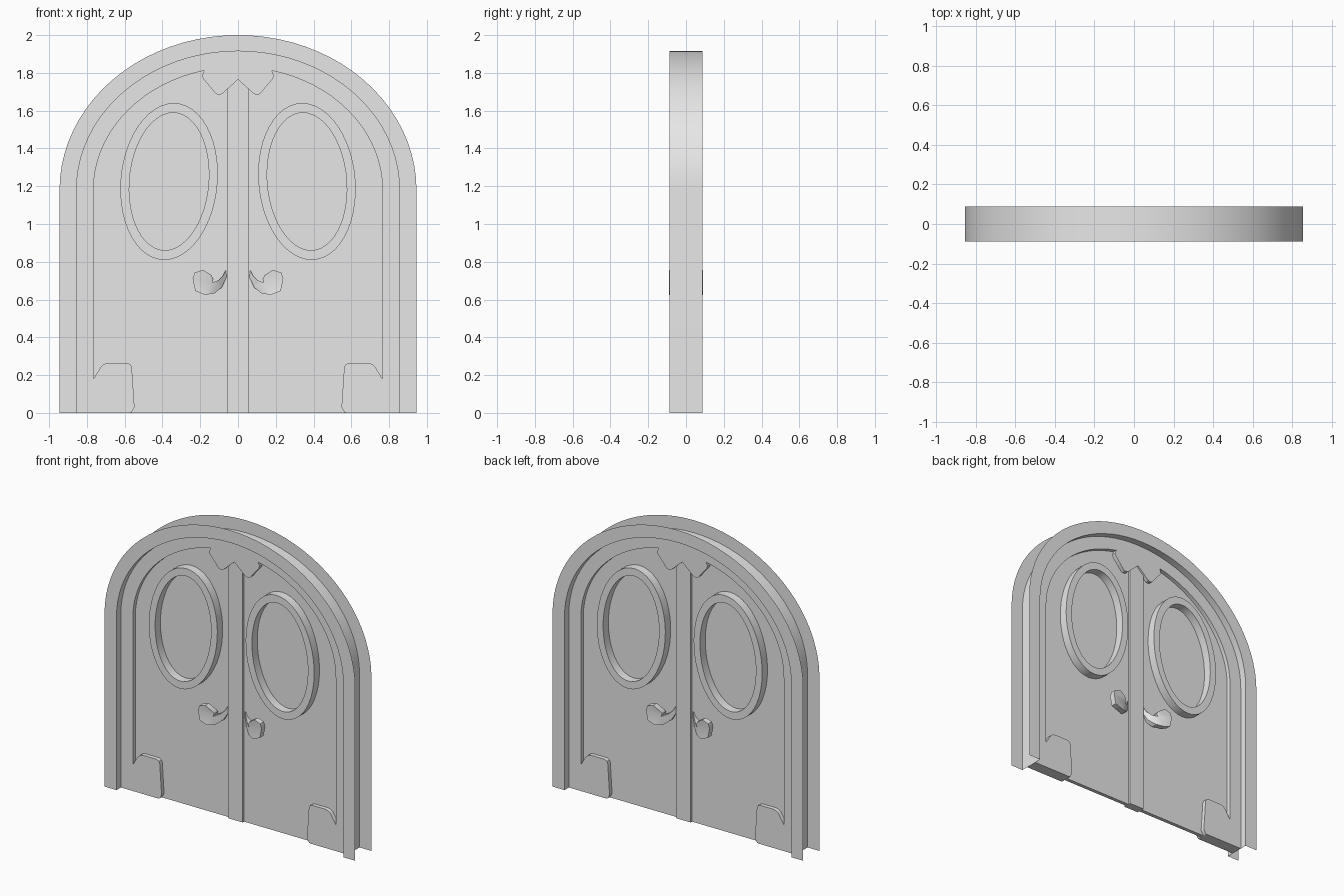
import bpy, bmesh, math

cube = bpy.data.objects.get("Cube")
if cube:
    bpy.data.objects.remove(cube, do_unlink=True)

# One plain material
GREY = (0.8, 0.8, 0.8, 1.0)
mat = bpy.data.materials.new("plain_grey")
mat.use_nodes = True
mat.diffuse_color = GREY
mat.node_tree.nodes["Principled BSDF"].inputs["Base Color"].default_value = GREY

SPRING = 1.18      # height where the arch begins
HALF_DEPTH = 0.0875
TRIM_Y = 0.04      # half depth of the trim pieces
PANEL_Y = 0.0125   # half depth of the door leaf


def skin(name, loops, cyclic=True, wrap=False, caps=False, ends=False, mirror=None):
    """Quads between successive loops, with optional flat caps and a mirror."""
    bm = bmesh.new()
    rows = [[bm.verts.new(p) for p in loop] for loop in loops]
    n = len(rows[0])
    pairs = list(zip(rows, rows[1:])) + ([(rows[-1], rows[0])] if wrap else [])
    for a, b in pairs:
        for i in range(n if cyclic else n - 1):
            j = (i + 1) % n
            bm.faces.new((a[i], a[j], b[j], b[i]))
    if caps:
        bm.faces.new(rows[0])
        bm.faces.new(rows[-1][::-1])
    if ends:
        bm.faces.new([r[0] for r in rows])
        bm.faces.new([r[-1] for r in rows][::-1])
    bmesh.ops.recalc_face_normals(bm, faces=bm.faces)
    bmesh.ops.triangulate(bm, faces=[f for f in bm.faces if len(f.verts) > 4])
    mesh = bpy.data.meshes.new(name)
    bm.to_mesh(mesh)
    bm.free()
    mesh.materials.append(mat)
    ob = bpy.data.objects.new(name, mesh)
    bpy.context.collection.objects.link(ob)
    if mirror:
        mod = ob.modifiers.new("Mirror", "MIRROR")
        mod.use_axis = mirror
        mod.use_mirror_merge = False
    bpy.ops.object.select_all(action="DESELECT")
    ob.select_set(True)
    bpy.context.view_layer.objects.active = ob
    bpy.ops.object.shade_smooth_by_angle(angle=math.radians(30))
    return ob


def at(points, y):
    return [(x, y, z) for x, z in points]


def prism(name, points, y, mirror=None):
    return skin(name, [at(points, -y), at(points, y)], caps=True, mirror=mirror)


def arch(half_width, steps=40):
    """Door outline: straight jambs under a half ellipse."""
    rise = half_width - 0.125 + 0.02 * (0.945 - half_width) / 0.18 * 0.5
    pts = [(-half_width, 0)]
    for i in range(steps + 1):
        t = math.pi * (1 - i / steps)
        pts.append((half_width * math.cos(t), SPRING + rise * math.sin(t)))
    return pts + [(half_width, 0)]


def oval(half_w, half_h, steps=48):
    """Slightly leaning ellipse for the window frames."""
    pts = []
    for i in range(steps):
        t = 2 * math.pi * i / steps
        dz = half_h * math.sin(t)
        pts.append((0.365 + half_w * math.cos(t) - 0.06 * dz, 1.225 + dz))
    return pts


outer, middle, inner = arch(0.945), arch(0.855), arch(0.765)

# Outer channel: thin front and back lips joined by a wall
skin("outer_channel", [at(outer, -HALF_DEPTH), at(middle, -HALF_DEPTH),
                       at(middle, HALF_DEPTH), at(outer, HALF_DEPTH)], cyclic=False)

# Stepped inner frame
skin("inner_frame", [at(inner, -TRIM_Y), at(middle, -TRIM_Y),
                     at(middle, TRIM_Y), at(inner, TRIM_Y)],
     cyclic=False, wrap=True, ends=True)

# Door leaf
prism("door_panel", inner, PANEL_Y)

# Centre post, tucked under the crest
prism("centre_post", [(-0.055, 0), (0.055, 0), (0.055, 1.72), (0, 1.78), (-0.055, 1.72)], 0.028)

# Crest hanging from the top of the arch
side = [(0.176, 1.823), (0.19, 1.785), (0.185, 1.77), (0.118, 1.69), (0.105, 1.684),
        (0.085, 1.688)]
curve = [p for p in inner if abs(p[0]) < 0.17]
prism("top_crest", [(-x, z) for x, z in side[::-1]] + curve + side + [(0, 1.765)], TRIM_Y)

# Kick plates in the lower corners
prism("kick_plate", [(0.765, 0), (0.765, 0.18), (0.725, 0.245), (0.71, 0.258), (0.69, 0.264),
                     (0.585, 0.264), (0.568, 0.255), (0.562, 0.24), (0.548, 0.03),
                     (0.562, 0.005), (0.57, 0)], TRIM_Y, (True, False, False))

# Oval window frames
ring_out, ring_in = oval(0.257, 0.415), oval(0.21, 0.364)
skin("window_ring", [at(ring_out, -0.07), at(ring_out, 0.07),
                     at(ring_in, 0.07), at(ring_in, -0.07)],
     wrap=True, mirror=(True, False, False))

# Curled handles: the stem rises from the leaf out to the knob
grip = [(0.065, 0.755), (0.08, 0.725), (0.105, 0.702), (0.135, 0.69), (0.13, 0.71),
        (0.142, 0.73), (0.185, 0.757), (0.23, 0.742), (0.24, 0.71), (0.226, 0.645),
        (0.175, 0.625), (0.125, 0.632), (0.085, 0.665), (0.06, 0.72)]


def grip_y(x):
    return -0.012 - 0.077 * min(1, max(0, (x - 0.06) / 0.09))


skin("door_handle", [[(x, grip_y(x), z) for x, z in grip],
                     [(x, min(grip_y(x) + 0.04, -0.008), z) for x, z in grip]],
     caps=True, mirror=(True, True, False))
